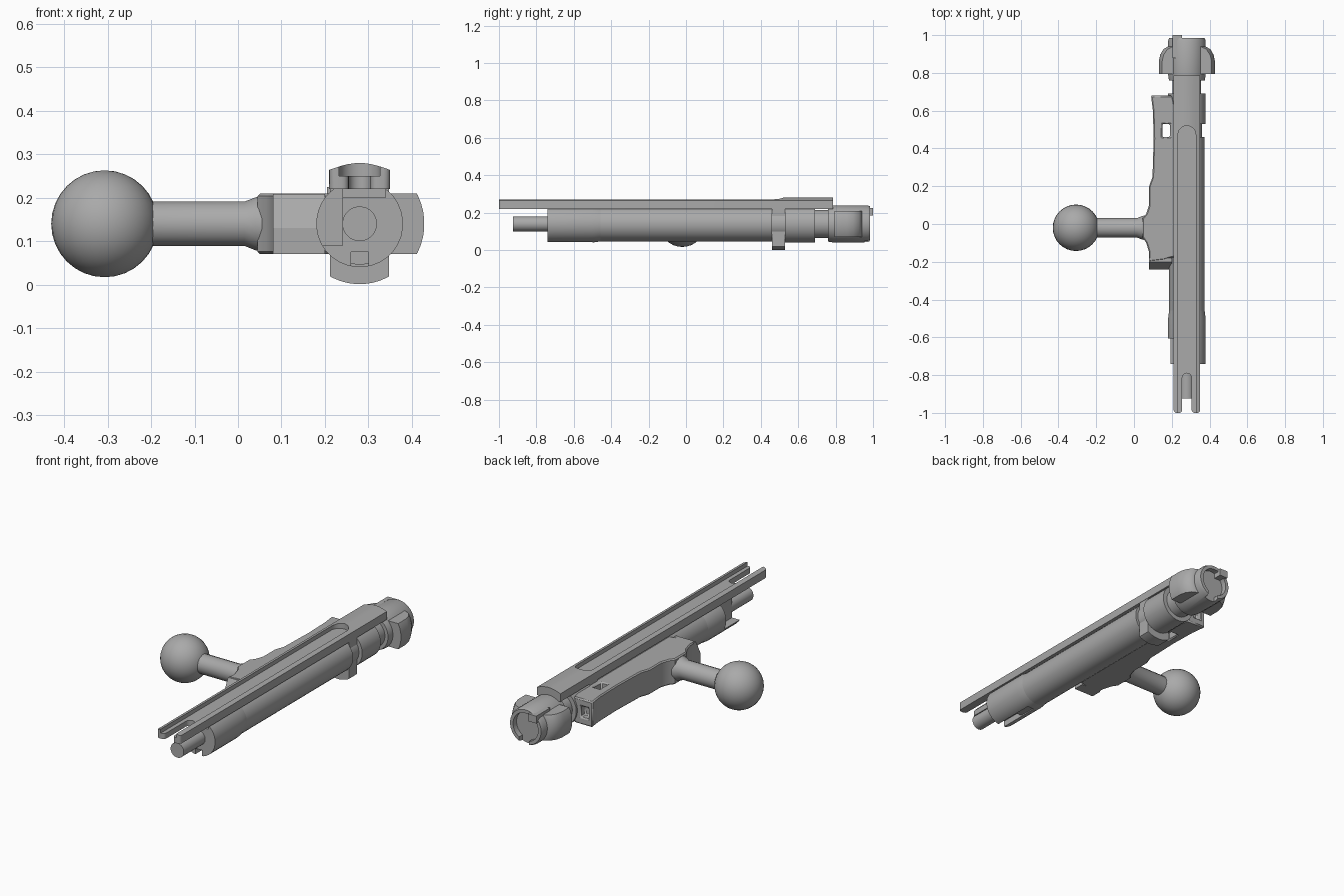
import bpy, bmesh, math

if "Cube" in bpy.data.objects:
    bpy.data.objects.remove(bpy.data.objects["Cube"], do_unlink=True)

AX, AZ = 0.28, 0.14      # long axis of the bolt body
HY = -0.02               # handle position along the body

steel = bpy.data.materials.new("grey steel")
steel.use_nodes = True
STEEL = (0.40, 0.40, 0.40, 1)
steel.diffuse_color = STEEL
steel.node_tree.nodes["Principled BSDF"].inputs["Base Color"].default_value = STEEL


def finish(name, bm):
    bmesh.ops.recalc_face_normals(bm, faces=bm.faces)
    mesh = bpy.data.meshes.new(name)
    bm.to_mesh(mesh)
    bm.free()
    mesh.materials.append(steel)
    ob = bpy.data.objects.new(name, mesh)
    bpy.context.collection.objects.link(ob)
    return ob


def lathe(name, profile, along="y", n=32):
    """Turn (position, radius) pairs around the body axis or handle axis."""
    bm = bmesh.new()
    rings = []
    for t, r in profile:
        ring = []
        for i in range(n):
            a = math.tau * (i + 0.5) / n
            c, s = r * math.cos(a), r * math.sin(a)
            ring.append(bm.verts.new((AX + c, t, AZ + s) if along == "y"
                                     else (t, HY + c, AZ + s)))
        rings.append(ring)
    for a, b in zip(rings, rings[1:]):
        for i in range(n):
            j = (i + 1) % n
            bm.faces.new((a[i], a[j], b[j], b[i]))
    bm.faces.new(rings[0])
    bm.faces.new(rings[-1])
    return finish(name, bm)


def prism(name, pts, lo, hi, along):
    """Extrude a 2D outline along one axis."""
    put = {"x": lambda p, t: (t, p[0], p[1]),
           "y": lambda p, t: (p[0], t, p[1]),
           "z": lambda p, t: (p[0], p[1], t)}[along]
    bm = bmesh.new()
    a = [bm.verts.new(put(p, lo)) for p in pts]
    b = [bm.verts.new(put(p, hi)) for p in pts]
    bm.faces.new(a)
    bm.faces.new(b)
    for i in range(len(pts)):
        j = (i + 1) % len(pts)
        bm.faces.new((a[i], a[j], b[j], b[i]))
    return finish(name, bm)


def box(name, x, y, z):
    return prism(name, [(x[0], y[0]), (x[1], y[0]), (x[1], y[1]), (x[0], y[1])], *z, "z")


def slot(x0, x1, y0, y1, z0, z1):
    """Cutter with a round front end."""
    r, cx = (x1 - x0) / 2, (x0 + x1) / 2
    arc = [(cx + r * math.cos(i * math.pi / 12), y1 - r + r * math.sin(i * math.pi / 12))
           for i in range(13)]
    return prism("slot_cutter", [(x0, y0), (x1, y0)] + arc, z0, z1, "z")


def boolean(ob, cutter, op="DIFFERENCE"):
    mod = ob.modifiers.new("cut", "BOOLEAN")
    mod.operation, mod.object, mod.solver = op, cutter, "EXACT"
    bpy.context.view_layer.objects.active = ob
    bpy.ops.object.modifier_apply(modifier=mod.name)
    bpy.data.objects.remove(cutter, do_unlink=True)


def smooth(ob, angle=35):
    bpy.ops.object.select_all(action="DESELECT")
    ob.select_set(True)
    bpy.context.view_layer.objects.active = ob
    bpy.ops.object.shade_smooth_by_angle(angle=math.radians(angle))


# Body with collar groove, neck and recessed front face
body = lathe("bolt_body", [
    (-0.60, 0.05), (-0.60, 0.094), (0.46, 0.094), (0.46, 0.08), (0.53, 0.08),
    (0.53, 0.10), (0.69, 0.10), (0.69, 0.076), (0.76, 0.076), (0.76, 0.095),
    (0.79, 0.10), (0.97, 0.10), (0.985, 0.094), (0.985, 0.076), (0.955, 0.076)])
boolean(body, box("face_cutter", (0.26, 0.32), (0.955, 1.1), (0, 0.1)))
smooth(body)

# Rear sleeve, cut away on the handle side, with a guide groove below
sleeve = lathe("rear_sleeve", [(-0.74, 0.05), (-0.74, 0.10), (-0.50, 0.10), (-0.45, 0.093)])
boolean(sleeve, box("side_cutter", (0.1, 0.24), (-0.8, -0.605), (0.09, 0.3)))
boolean(sleeve, box("top_cutter", (0.1, 0.34), (-0.8, -0.65), (0.2, 0.3)))
boolean(sleeve, box("groove_cutter", (0.26, 0.30), (-0.8, -0.5), (0, 0.075)))
smooth(sleeve)

smooth(lathe("rear_rod", [(-0.925, 0.04), (-0.55, 0.04)], n=24))

# Top rail with crowned section, long channel and forked rear
crown = [(0.35 - 0.014 * i, 0.264 + 0.016 * math.sin(math.pi * i / 10)) for i in range(11)]
rail = prism("top_rail", [(0.21, 0.22), (0.35, 0.22)] + crown, -1.0, 0.785, "y")
boolean(rail, slot(0.233, 0.327, -1.1, 0.52, 0.25, 0.4))
boolean(rail, slot(0.255, 0.305, -1.1, -0.79, 0.1, 0.4))
bm = bmesh.new()
bm.from_mesh(rail.data)
ends = [e for e in bm.edges
        if all(v.co.y < -0.99 for v in e.verts)
        and abs(e.verts[0].co.x - e.verts[1].co.x) < 0.001
        and min(abs(e.verts[0].co.x - x) for x in (0.21, 0.255, 0.305, 0.35)) < 0.002]
bmesh.ops.bevel(bm, geom=ends, offset=0.016, segments=4, profile=0.5, affect="EDGES")
bm.to_mesh(rail.data)
bm.free()
smooth(rail, 30)

# Pair of locking lugs at the head
lugs = lathe("locking_lugs", [(0.795, 0.149), (0.86, 0.149), (0.895, 0.142),
                              (0.925, 0.125), (0.94, 0.10)], n=48)
boolean(lugs, box("lug_cutter", (0, 0.6), (0.7, 1.1), (0.07, 0.21)), "INTERSECT")
smooth(lugs)

# Lower collar lug
collar = lathe("collar_lug", [(0.46, 0.139), (0.53, 0.139)], n=48)
boolean(collar, box("collar_cutter", (0.212, 0.348), (0.3, 0.7), (0, 0.22)), "INTERSECT")
smooth(collar)

# Claw at the front face
box("front_claw", (0.205, 0.255), (0.88, 1.0), (0.185, 0.225))

# Handle block beside the body, with side notch and front pocket
block = prism("handle_block", [
    (0.09, 0.68), (0.20, 0.68), (0.24, 0.5), (0.24, -0.17), (0.19, -0.18), (0.16, -0.19),
    (0.08, -0.20), (0.08, -0.15), (0.065, -0.10), (0.045, -0.07), (0.045, 0.03),
    (0.065, 0.055), (0.08, 0.10), (0.08, 0.20), (0.098, 0.25), (0.104, 0.45), (0.10, 0.60)],
    0.07, 0.21, "z")
boolean(block, box("notch_cutter", (0.15, 0.19), (0.46, 0.53), (0, 0.3)))
boolean(block, box("pocket_cutter", (0.115, 0.16), (0.64, 0.8), (0.11, 0.17)))
bevel = block.modifiers.new("soft_edges", "BEVEL")
bevel.width, bevel.segments, bevel.angle_limit = 0.006, 1, math.radians(60)
smooth(block, 25)
prism("block_rear_slope", [(-0.18, 0.07), (-0.18, 0.208), (-0.20, 0.208),
                           (-0.24, 0.13), (-0.24, 0.07)], 0.08, 0.20, "x")

# Handle stem and ball knob
smooth(lathe("handle_stem", [(-0.25, 0.052), (0.015, 0.052), (0.04, 0.062), (0.07, 0.07)],
             along="x", n=16))
bpy.ops.mesh.primitive_uv_sphere_add(segments=32, ring_count=16, radius=0.123,
                                     location=(-0.307, HY, AZ))
knob = bpy.context.object
knob.name = "ball_knob"
knob.data.materials.append(steel)
smooth(knob)
